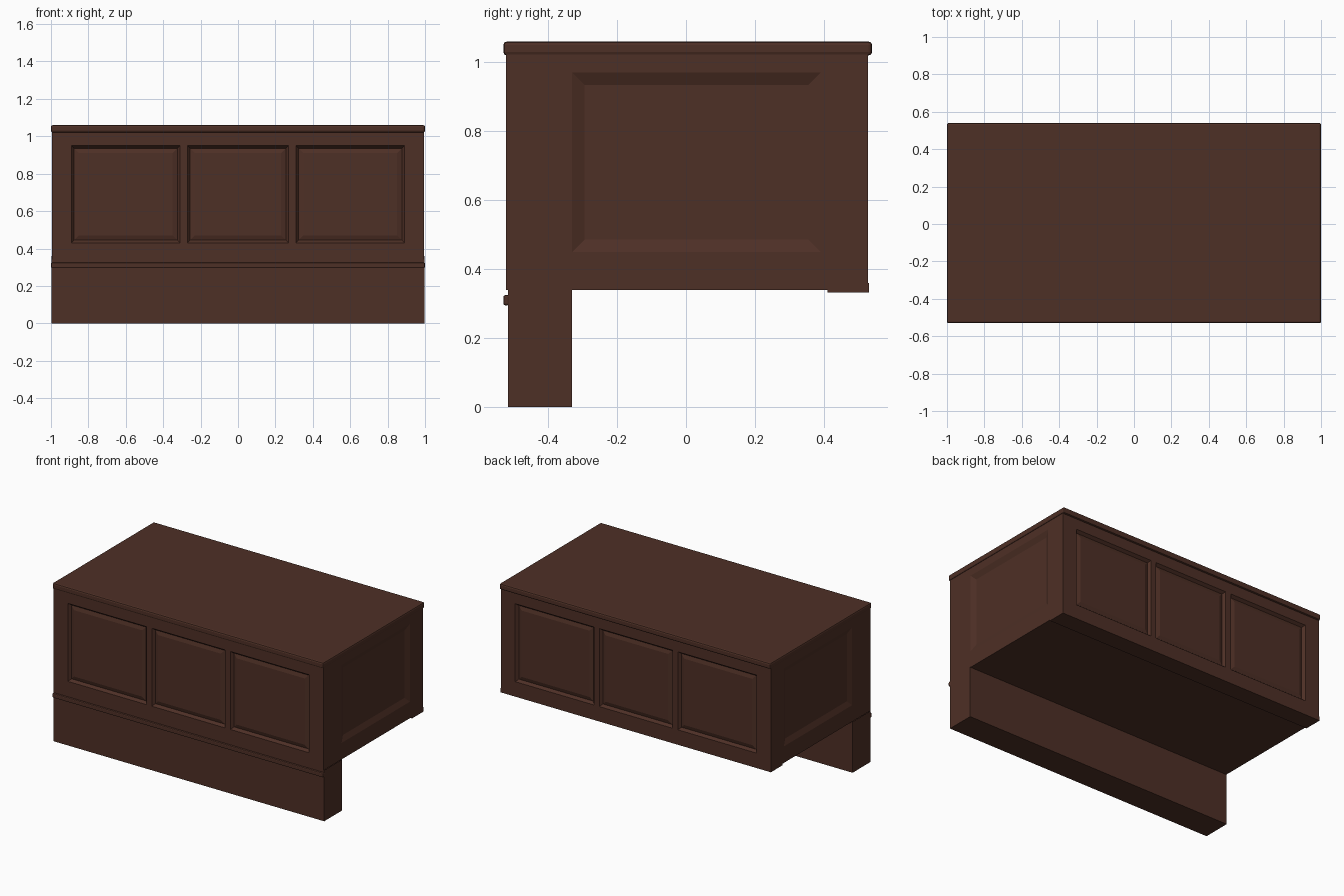
import bpy, bmesh
from mathutils import Vector

if "Cube" in bpy.data.objects:
    bpy.data.objects.remove(bpy.data.objects["Cube"])

wood = bpy.data.materials.new("dark brown wood")
wood.diffuse_color = (0.076, 0.029, 0.019, 1)
wood.use_nodes = True
wood.node_tree.nodes["Principled BSDF"].inputs["Base Color"].default_value = wood.diffuse_color


def finish(bm, name, bevel=0):
    bmesh.ops.remove_doubles(bm, verts=bm.verts, dist=0.0005)
    me = bpy.data.meshes.new(name)
    bm.to_mesh(me)
    bm.free()
    me.materials.append(wood)
    ob = bpy.data.objects.new(name, me)
    bpy.context.collection.objects.link(ob)
    if bevel:
        m = ob.modifiers.new("bevel", "BEVEL")
        m.width, m.segments = bevel, 2
    return ob


def box(name, x, y, z, bevel=0, open_top=False):
    bm = bmesh.new()
    bmesh.ops.create_cube(bm, size=1)
    for v in bm.verts:
        v.co = [a + (c + 0.5) * (b - a) for c, (a, b) in zip(v.co, (x, y, z))]
    if open_top:
        top = [f for f in bm.faces if f.normal.z > 0.9]
        bmesh.ops.delete(bm, geom=top, context="FACES_ONLY")
    return finish(bm, name, bevel)


def wall(bm, origin, u, us, zs, steps):
    """Grid wall; every odd cell of the middle row becomes a framed panel."""
    o, u = Vector(origin), Vector(u)
    grid = [[bm.verts.new(o + u * a + Vector((0, 0, z))) for a in us] for z in zs]
    panels = []
    for r in range(len(zs) - 1):
        for c in range(len(us) - 1):
            f = bm.faces.new((grid[r][c], grid[r][c + 1],
                              grid[r + 1][c + 1], grid[r + 1][c]))
            if r == 1 and c % 2 == 1:
                panels.append(f)
    bm.normal_update()
    for thick, depth in steps:
        bmesh.ops.inset_individual(bm, faces=panels, thickness=thick, depth=depth)


X, Y0, Y1, Z0, Z1 = 0.995, -0.522, 0.528, 0.34, 1.025

# Panelled body: three panels on front and back, one on each end
bm = bmesh.new()
three = (-X, -0.89, -0.31, -0.27, 0.27, 0.31, 0.89, X)
rows = (Z0, 0.43, 0.95, Z1)
moulding = ((0.02, -0.018), (0.035, 0.008))
wall(bm, (0, Y0, 0), (1, 0, 0), three, rows, moulding)
wall(bm, (0, Y1, 0), (-1, 0, 0), three, rows, moulding)
end_steps = ((0.05, -0.015),)
side_rows = (Z0, 0.45, 0.97, Z1)
wall(bm, (X, 0, 0), (0, 1, 0), (Y0, -0.33, 0.39, Y1), side_rows, end_steps)
wall(bm, (-X, 0, 0), (0, -1, 0), (-Y1, -0.39, 0.33, -Y0), side_rows, end_steps)
# underside behind the front plinth
bm.faces.new([bm.verts.new(p) for p in
              ((-X, -0.33, Z0), (-X, Y1, Z0), (X, Y1, Z0), (X, -0.33, Z0))])
finish(bm, "panelled_body")

# Top slab with a soft edge
box("top_slab", (-1, 1), (-0.53, 0.54), (1.02, 1.06), 0.01)

# Front plinth reaching the floor, with the trim strip above it
box("front_plinth", (-0.998, 0.998), (-0.517, -0.33), (0, Z0), open_top=True)
box("front_trim", (-1, 1), (-0.53, -0.512), (0.295, 0.325), 0.006)

# Low lip along the back bottom edge
box("back_lip", (-0.998, 0.998), (0.41, 0.531), (0.332, 0.36), open_top=True)
